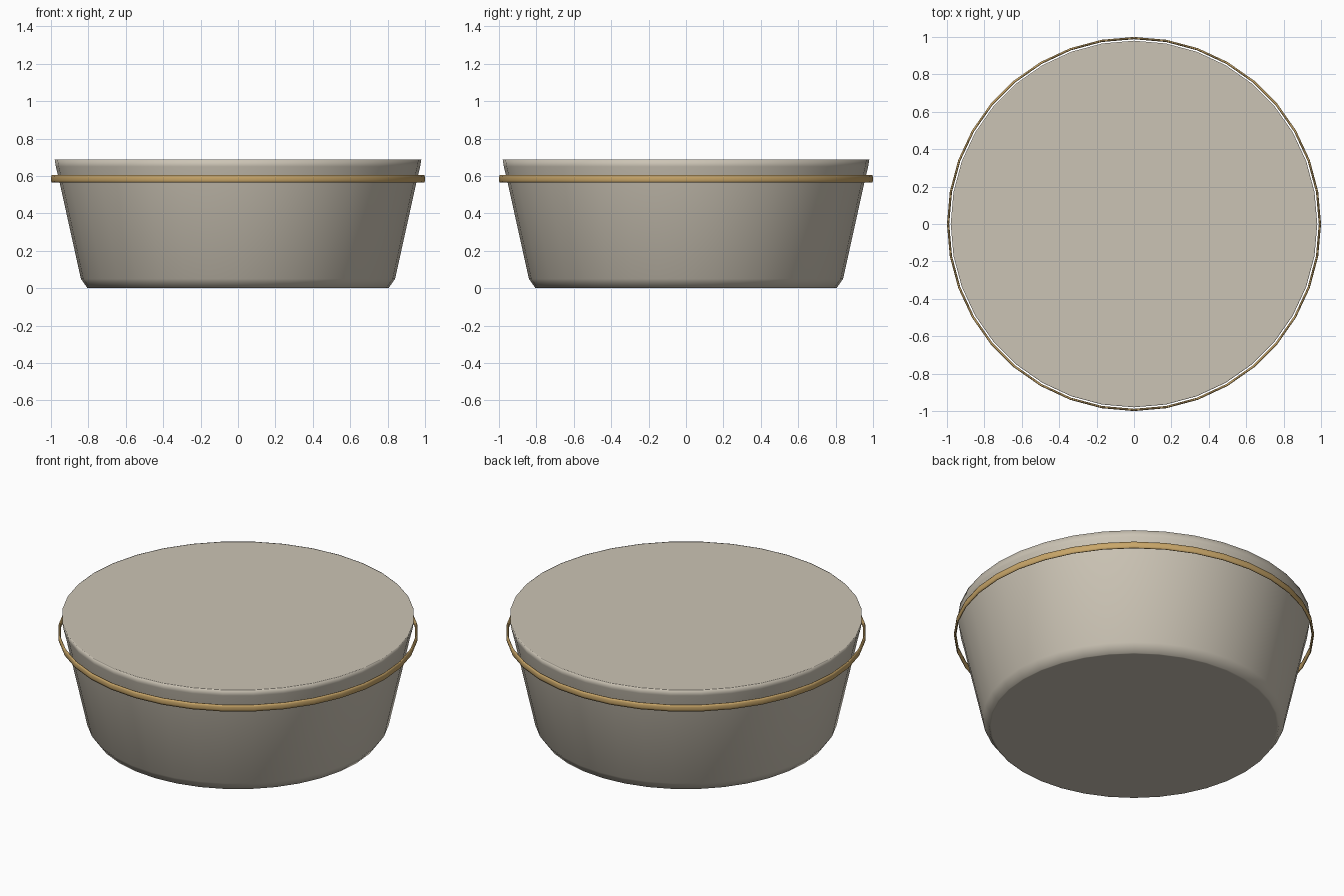
import bpy, bmesh, math

if "Cube" in bpy.data.objects:
    bpy.data.objects.remove(bpy.data.objects["Cube"])

SEG = 36


def material(name, rgb):
    m = bpy.data.materials.new(name)
    m.diffuse_color = (*rgb, 1.0)
    m.use_nodes = True
    m.node_tree.nodes["Principled BSDF"].inputs["Base Color"].default_value = m.diffuse_color
    return m


def lathe(name, profile, mat, closed):
    """Spin an (r, z) profile about z; closed joins the section into a loop, else cap both ends."""
    bm = bmesh.new()
    rings = []
    for r, z in profile:
        rings.append([bm.verts.new((r * math.cos(2 * math.pi * i / SEG),
                                    r * math.sin(2 * math.pi * i / SEG), z)) for i in range(SEG)])
    pairs = list(zip(rings, rings[1:]))
    if closed:
        pairs.append((rings[-1], rings[0]))
    for a, b in pairs:
        for i in range(SEG):
            j = (i + 1) % SEG
            bm.faces.new((a[i], a[j], b[j], b[i]))
    if not closed:
        bm.faces.new(rings[0][::-1])
        bm.faces.new(rings[-1])
    bmesh.ops.recalc_face_normals(bm, faces=bm.faces)
    for f in bm.faces:
        f.smooth = True
    me = bpy.data.meshes.new(name)
    bm.to_mesh(me)
    bm.free()
    me.materials.append(mat)
    ob = bpy.data.objects.new(name, me)
    bpy.context.collection.objects.link(ob)
    return ob


stone = material("warm_grey", (0.60, 0.55, 0.46))
gold = material("dull_gold", (0.58, 0.38, 0.14))

# Tapered tub: flat base, small chamfer, sloping wall, upright rim, flat top
lathe("tub_body", [(0.795, 0.0), (0.805, 0.0), (0.84, 0.05), (0.957, 0.58), (0.974, 0.65),
                   (0.98, 0.687), (0.975, 0.687)], stone, False)

# Thin band standing slightly off the wall
band = [(0.994 + 0.006 * math.cos(2 * math.pi * (k + 0.5) / 8) / math.cos(math.pi / 8),
         0.584 + 0.02 * math.sin(2 * math.pi * (k + 0.5) / 8) / math.cos(math.pi / 8))
        for k in range(8)]
lathe("gold_band", band, gold, True)
